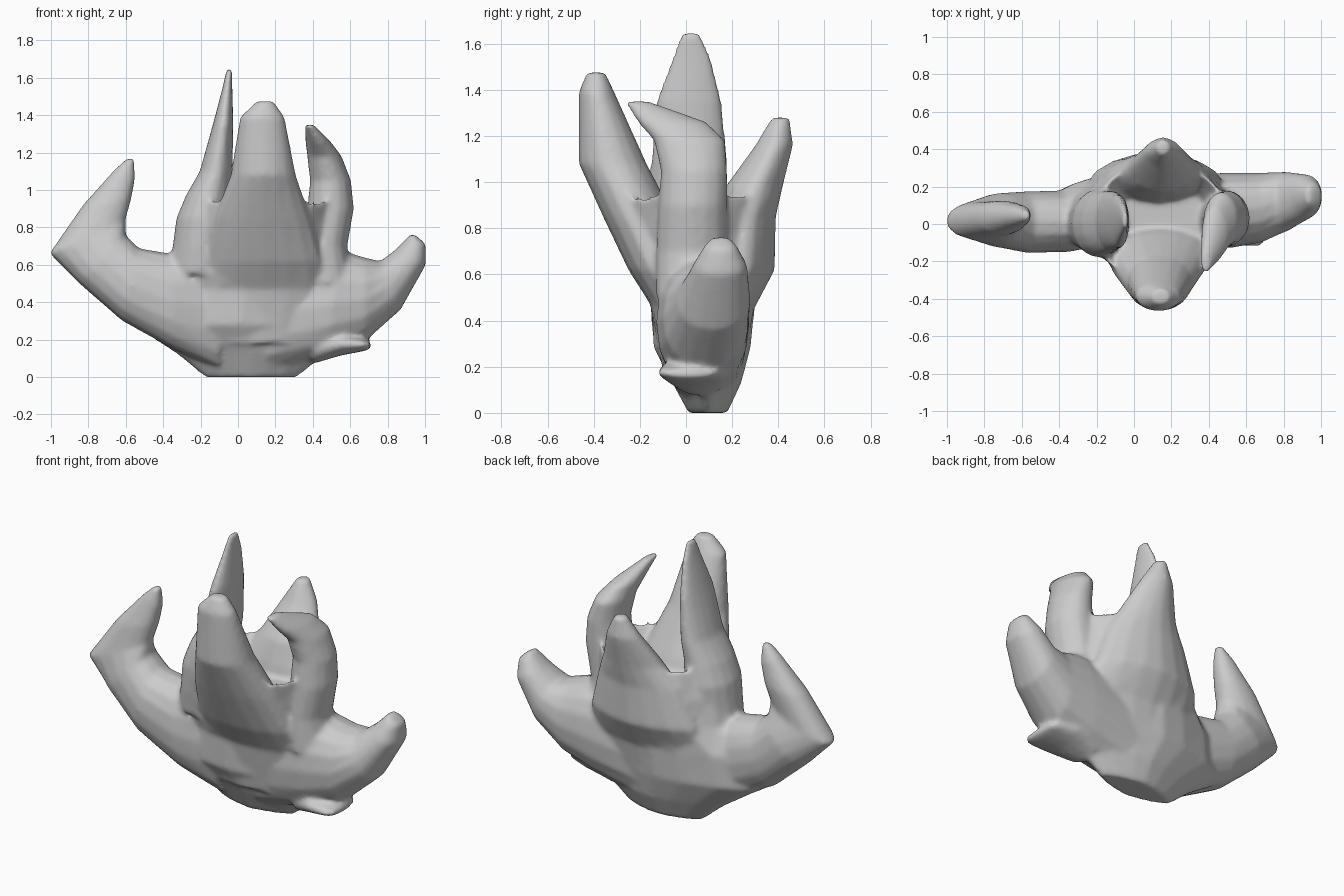
import bpy, bmesh, math

N = 16
parts = []


def loft(name, sections, power=2.0):
    """Skin rings; each ring spans (x0,z0)-(x1,z1) across and y0..y1 deep."""
    bm = bmesh.new()
    rings = []
    for x0, z0, x1, z1, y0, y1 in sections:
        ring = []
        for i in range(N):
            t = 2 * math.pi * i / N
            c, s = math.cos(t), math.sin(t)
            u = 0.5 + 0.5 * math.copysign(abs(c) ** (2 / power), c)
            v = 0.5 + 0.5 * math.copysign(abs(s) ** (2 / power), s)
            ring.append(bm.verts.new((x0 + (x1 - x0) * u, y0 + (y1 - y0) * v,
                                      z0 + (z1 - z0) * u)))
        rings.append(ring)
    for a, b in zip(rings, rings[1:]):
        for i in range(N):
            j = (i + 1) % N
            bm.faces.new((a[i], a[j], b[j], b[i]))
    bm.faces.new(rings[0][::-1])
    bm.faces.new(rings[-1])
    bmesh.ops.recalc_face_normals(bm, faces=bm.faces)
    me = bpy.data.meshes.new(name)
    bm.to_mesh(me)
    bm.free()
    ob = bpy.data.objects.new(name, me)
    bpy.context.collection.objects.link(ob)
    parts.append(ob)


def level(name, rows, power=2.0):
    """Loft of horizontal rings given as (z, x0, x1, y0, y1)."""
    loft(name, [(x0, z, x1, z, y0, y1) for z, x0, x1, y0, y1 in rows], power)


# cup-shaped body, diamond in plan, with a sunken top
level("body", [
    (0.0, -0.18, 0.32, 0.01, 0.18), (0.13, -0.34, 0.48, -0.06, 0.24),
    (0.28, -0.57, 0.6, -0.14, 0.28), (0.47, -0.53, 0.6, -0.15, 0.3),
    (0.62, -0.36, 0.57, -0.24, 0.37), (0.78, -0.33, 0.56, -0.31, 0.38),
    (0.95, -0.27, 0.55, -0.36, 0.38), (0.78, -0.12, 0.44, -0.22, 0.24)], 1.5)

# petals around the cup
level("front_petal", [
    (0.18, -0.19, 0.42, -0.1, 0.12), (0.47, -0.21, 0.48, -0.155, 0.1),
    (0.62, -0.18, 0.46, -0.25, 0.05), (0.85, -0.13, 0.39, -0.36, -0.05),
    (1.08, -0.04, 0.31, -0.465, -0.17), (1.39, 0.01, 0.25, -0.465, -0.31),
    (1.475, 0.1, 0.19, -0.43, -0.35)], 2.0)
level("back_petal", [
    (0.2, -0.2, 0.42, 0.05, 0.25), (0.45, -0.27, 0.5, 0.05, 0.295),
    (0.62, -0.24, 0.47, 0.08, 0.385), (0.85, -0.14, 0.4, 0.13, 0.39),
    (0.98, -0.04, 0.34, 0.17, 0.42), (1.16, 0.05, 0.26, 0.3, 0.465),
    (1.28, 0.12, 0.19, 0.37, 0.45)], 1.7)
level("left_spike_petal", [
    (0.55, -0.38, 0.0, -0.15, 0.18), (0.7, -0.35, -0.03, -0.17, 0.18),
    (0.85, -0.33, -0.04, -0.18, 0.19), (0.97, -0.28, -0.04, -0.17, 0.18),
    (1.1, -0.205, -0.03, -0.15, 0.18), (1.35, -0.135, -0.025, -0.13, 0.155),
    (1.54, -0.085, -0.03, -0.06, 0.11), (1.65, -0.06, -0.03, -0.02, 0.06)])
level("right_hook_petal", [
    (0.5, 0.34, 0.62, -0.13, 0.22), (0.7, 0.34, 0.585, -0.13, 0.18),
    (0.9, 0.37, 0.62, -0.12, 0.18), (1.05, 0.385, 0.605, -0.11, 0.18),
    (1.18, 0.37, 0.555, -0.14, 0.17), (1.26, 0.36, 0.495, -0.21, 0.09),
    (1.35, 0.355, 0.405, -0.27, -0.16)])

# curled side arms
loft("left_arm", [
    (-0.1, 0.04, -0.1, 0.7, -0.1, 0.2), (-0.35, 0.15, -0.35, 0.66, -0.15, 0.18),
    (-0.62, 0.3, -0.53, 0.69, -0.155, 0.175), (-0.85, 0.5, -0.6, 0.76, -0.125, 0.165),
    (-1.01, 0.66, -0.6, 0.84, -0.085, 0.12), (-0.83, 0.92, -0.57, 0.95, -0.055, 0.125),
    (-0.66, 1.11, -0.55, 1.06, -0.01, 0.1), (-0.6, 1.165, -0.555, 1.175, 0.02, 0.07)], 2.2)
loft("right_arm", [
    (0.15, 0.03, 0.2, 0.65, -0.1, 0.26), (0.47, 0.11, 0.55, 0.68, -0.13, 0.275),
    (0.68, 0.19, 0.68, 0.64, -0.1, 0.275), (0.87, 0.36, 0.76, 0.62, -0.04, 0.28),
    (1.005, 0.6, 0.84, 0.68, 0.03, 0.265), (1.005, 0.71, 0.9, 0.74, 0.08, 0.22),
    (0.955, 0.755, 0.92, 0.765, 0.11, 0.19)], 2.2)

# thin lip under the right arm
loft("under_lip", [
    (0.4, 0.07, 0.42, 0.25, -0.06, 0.18), (0.55, 0.115, 0.55, 0.24, -0.12, 0.19),
    (0.68, 0.14, 0.66, 0.21, -0.125, 0.15), (0.715, 0.155, 0.705, 0.19, -0.09, 0.12)])

# fuse the parts into one continuous skin and soften the joints
bpy.ops.object.select_all(action='DESELECT')
for ob in parts:
    ob.select_set(True)
flower = parts[0]
bpy.context.view_layer.objects.active = flower
bpy.ops.object.join()
flower.name = "petalled_cup"
fuse = flower.modifiers.new("fuse", 'REMESH')
fuse.mode = 'VOXEL'
fuse.voxel_size = 0.014
fuse.use_smooth_shade = True
soft = flower.modifiers.new("soften", 'SMOOTH')
soft.factor = 0.5
soft.iterations = 8
for m in ("fuse", "soften"):
    bpy.ops.object.modifier_apply(modifier=m)

# settle on the ground
low = min(v.co.z for v in flower.data.vertices)
for v in flower.data.vertices:
    v.co.z -= low
